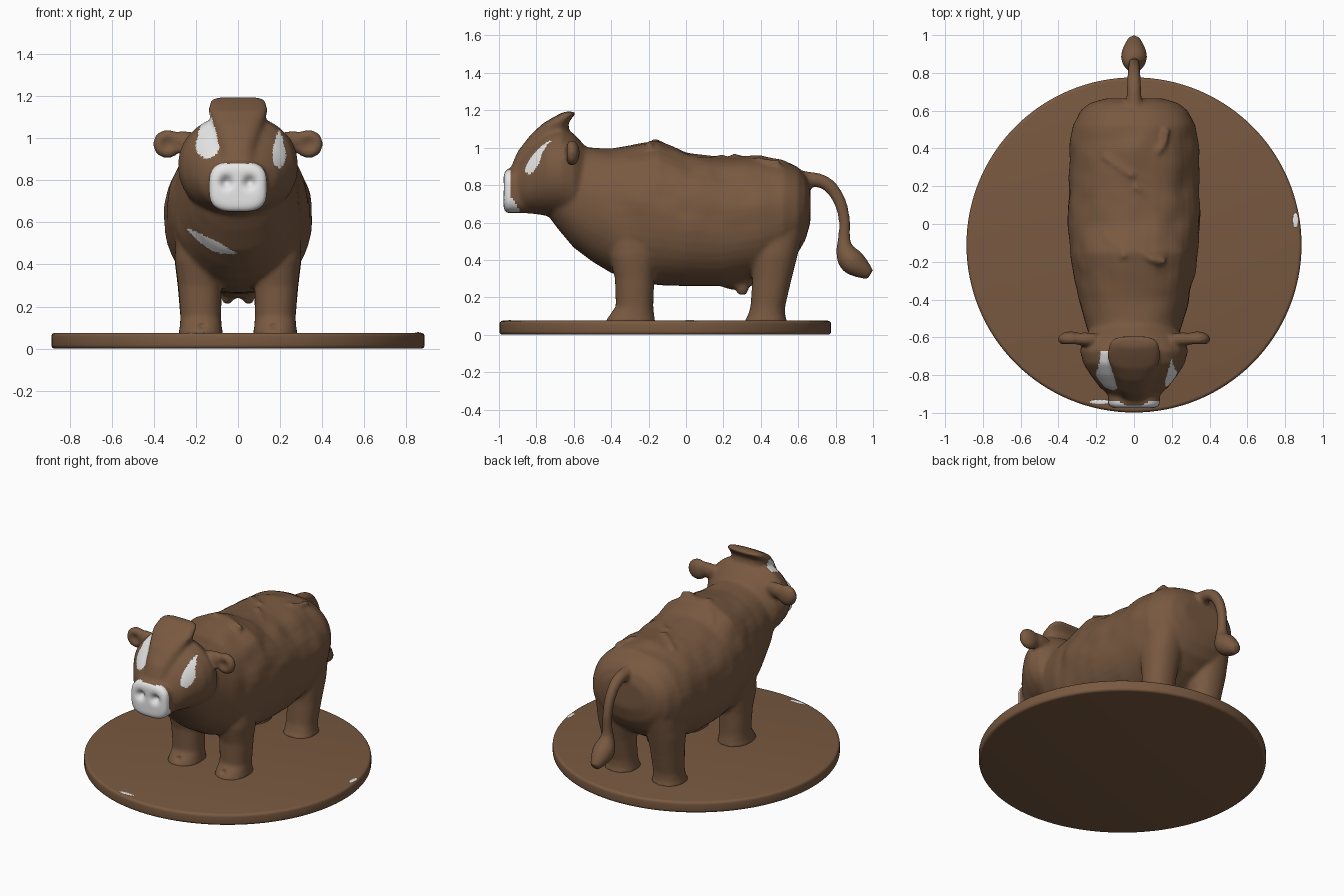
import bpy, bmesh, math
from mathutils import Vector, noise

if "Cube" in bpy.data.objects:
    bpy.data.objects.remove(bpy.data.objects["Cube"])


def material(name, color):
    m = bpy.data.materials.new(name)
    m.use_nodes = True
    m.diffuse_color = (*color, 1)
    m.node_tree.nodes["Principled BSDF"].inputs["Base Color"].default_value = (*color, 1)
    return m


BROWN = material("brown", (0.19, 0.10, 0.052))
WHITE = material("white", (0.8, 0.8, 0.8))


def add_object(name, bm, mat):
    bmesh.ops.recalc_face_normals(bm, faces=bm.faces)
    me = bpy.data.meshes.new(name)
    bm.to_mesh(me)
    bm.free()
    ob = bpy.data.objects.new(name, me)
    bpy.context.collection.objects.link(ob)
    me.materials.append(mat)
    return ob


def activate(ob):
    bpy.ops.object.select_all(action='DESELECT')
    ob.select_set(True)
    bpy.context.view_layer.objects.active = ob


def apply_all(ob):
    activate(ob)
    for m in list(ob.modifiers):
        bpy.ops.object.modifier_apply(modifier=m.name)


def loft(bm, sections, place, p=2.2, n=40):
    """Skin superellipse rings; place(section, u, v) gives a point, u and v run -1..1."""
    rings = []
    for s in sections:
        ring = []
        for i in range(n):
            a = math.tau * i / n
            c, q = math.cos(a), math.sin(a)
            u = math.copysign(abs(c) ** (2 / p), c)
            v = math.copysign(abs(q) ** (2 / p), q)
            ring.append(bm.verts.new(place(s, u, v)))
        rings.append(ring)
    for a, b in zip(rings, rings[1:]):
        for i in range(n):
            j = (i + 1) % n
            bm.faces.new((a[i], a[j], b[j], b[i]))
    bm.faces.new(rings[0])
    bm.faces.new(rings[-1])


def along_y(s, u, v):      # (y, top, bottom, half width)
    y, top, bottom, w = s
    return (u * w, y, (top + bottom) / 2 + v * (top - bottom) / 2)


def along_z(x):            # (z, front, back, half width, offset in x)
    return lambda s, u, v: (x * s[4] + u * s[3], (s[1] + s[2]) / 2 + v * (s[2] - s[1]) / 2, s[0])


def ball(bm, loc, size):
    made = bmesh.ops.create_uvsphere(bm, u_segments=24, v_segments=14, radius=1)
    for v in made["verts"]:
        v.co = Vector(loc) + Vector(v.co[k] * size[k] for k in range(3))


def tube(name, points):
    """Round tube through (x, y, z, radius) points."""
    cu = bpy.data.curves.new(name, 'CURVE')
    cu.dimensions = '3D'
    cu.bevel_depth = 1
    cu.bevel_resolution = 5
    cu.use_fill_caps = True
    sp = cu.splines.new('NURBS')
    sp.points.add(len(points) - 1)
    for pt, (x, y, z, r) in zip(sp.points, points):
        pt.co = (x, y, z, 1)
        pt.radius = r
    sp.order_u = 3
    sp.use_endpoint_u = True
    ob = bpy.data.objects.new(name, cu)
    bpy.context.collection.objects.link(ob)
    activate(ob)
    bpy.ops.object.convert(target='MESH')
    return bpy.context.view_layer.objects.active


# Torso and neck
bm = bmesh.new()
loft(bm, [(-0.74, 0.95, 0.64, 0.16), (-0.68, 0.99, 0.56, 0.2), (-0.6, 1.01, 0.465, 0.235),
          (-0.5, 1.0, 0.39, 0.265), (-0.4, 0.995, 0.33, 0.295), (-0.3, 1.01, 0.295, 0.315),
          (-0.15, 1.035, 0.265, 0.335), (0, 0.975, 0.26, 0.35), (0.2, 0.955, 0.26, 0.345),
          (0.4, 0.955, 0.3, 0.34), (0.52, 0.935, 0.37, 0.325), (0.6, 0.895, 0.44, 0.285),
          (0.64, 0.85, 0.51, 0.235), (0.665, 0.79, 0.6, 0.15)], along_y)

# Head and square muzzle
loft(bm, [(-0.92, 0.9, 0.66, 0.12), (-0.86, 0.98, 0.65, 0.185), (-0.8, 1.05, 0.645, 0.23),
          (-0.74, 1.1, 0.635, 0.268), (-0.67, 1.115, 0.625, 0.287), (-0.6, 1.075, 0.6, 0.265),
          (-0.53, 1.0, 0.58, 0.21)], along_y, 2.1)
loft(bm, [(-0.975, 0.86, 0.67, 0.112), (-0.96, 0.885, 0.65, 0.138), (-0.9, 0.89, 0.65, 0.138),
          (-0.8, 0.89, 0.65, 0.13)], along_y, 3.2)

# Forehead crest sweeping up to a back-curled edge
loft(bm, [(0.85, -0.955, -0.65, 0.1, 0), (0.98, -0.9, -0.62, 0.105, 0), (1.07, -0.83, -0.62, 0.125, 0),
          (1.13, -0.765, -0.63, 0.14, 0), (1.165, -0.705, -0.605, 0.137, 0),
          (1.183, -0.67, -0.588, 0.125, 0), (1.193, -0.65, -0.595, 0.095, 0)], along_z(0), 2.6)

for s in (-1, 1):
    # Ears
    ball(bm, (s * 0.335, -0.61, 0.972), (0.07, 0.042, 0.068))
    ball(bm, (s * 0.26, -0.61, 0.985), (0.1, 0.036, 0.05))
    # Front and hind legs
    loft(bm, [(0.06, -0.435, -0.16, 0.11, 0.177), (0.1, -0.415, -0.17, 0.1, 0.177),
              (0.15, -0.375, -0.175, 0.096, 0.177), (0.3, -0.38, -0.17, 0.102, 0.182),
              (0.42, -0.41, -0.15, 0.115, 0.185), (0.58, -0.41, -0.12, 0.11, 0.185),
              (0.75, -0.34, -0.16, 0.08, 0.18)], along_z(s))
    loft(bm, [(0.06, 0.305, 0.545, 0.11, 0.177), (0.1, 0.33, 0.53, 0.1, 0.177),
              (0.15, 0.345, 0.53, 0.097, 0.177), (0.3, 0.355, 0.565, 0.105, 0.182),
              (0.42, 0.35, 0.595, 0.12, 0.182), (0.58, 0.34, 0.635, 0.125, 0.175),
              (0.78, 0.38, 0.61, 0.1, 0.15)], along_z(s))
    # Teats
    ball(bm, (s * 0.05, 0.3, 0.25), (0.032, 0.036, 0.042))
ball(bm, (0, 0.27, 0.29), (0.1, 0.1, 0.05))
cow = add_object("cow", bm, BROWN)

# Tail with tuft
parts = [tube("tail", [(0, y, z, r) for y, z, r in (
    (0.5, 0.84, 0.05), (0.64, 0.835, 0.042), (0.75, 0.82, 0.037), (0.82, 0.73, 0.034),
    (0.85, 0.62, 0.031), (0.845, 0.52, 0.031), (0.845, 0.465, 0.045), (0.875, 0.4, 0.075),
    (0.935, 0.355, 0.06), (0.985, 0.32, 0.03))])]


# Hide folds along the back
def back_z(x, y):
    return 0.607 + 0.345 * (1 - abs(x / 0.345) ** 2.2) ** (1 / 2.2) + 0.4 * max(0, 0.02 - y)


for path in (((-0.16, -0.04), (-0.14, -0.1), (-0.06, -0.12), (-0.05, -0.18)),
             ((0.0, 0.2), (0.07, 0.16), (0.12, 0.08)),
             ((0.04, -0.14), (0.08, -0.2), (0.17, -0.2)),
             ((-0.16, 0.36), (-0.08, 0.3), (0.0, 0.25)),
             ((0.12, 0.38), (0.17, 0.42), (0.17, 0.5))):
    parts.append(tube("fold", [(x, y, back_z(x, y), 0.018) for x, y in path]))

# Fuse every part into one smooth skin
activate(cow)
for part in parts:
    part.select_set(True)
bpy.ops.object.join()
cow = bpy.context.view_layer.objects.active
remesh = cow.modifiers.new("fuse", 'REMESH')
remesh.mode = 'VOXEL'
remesh.voxel_size = 0.0115
soften = cow.modifiers.new("soften", 'SMOOTH')
soften.factor = 0.5
soften.iterations = 7
apply_all(cow)
cow.data.materials.clear()
cow.data.materials.append(BROWN)
cow.data.materials.append(WHITE)

# Nostrils, ear hollows, toe marks and gentle hide unevenness
dents = []
for s in (-1, 1):
    dents += [(Vector((s * 0.055, -0.97, 0.79)), 0.026, 0.035),
              (Vector((s * 0.335, -0.65, 0.972)), 0.035, 0.025),
              (Vector((s * 0.17, -0.41, 0.11)), 0.015, 0.02)]
bm = bmesh.new()
bm.from_mesh(cow.data)
for v in bm.verts:
    if v.co.y < -0.3:
        for loc, r, depth in dents:
            d = (v.co - loc).length
            if d < 3 * r:
                v.co.y += depth * math.exp(-(d / r) ** 2)
    if -0.5 < v.co.y < 0.62 and v.co.z > 0.45:
        fade = min(1, (v.co.z - 0.45) * 4, (v.co.y + 0.5) * 6, (0.62 - v.co.y) * 6)
        v.co += v.normal * 0.012 * fade * noise.noise(v.co * 8)


# White markings
def teardrop(x, z, cx, cz, r, drop, top):
    if z < cz:
        return ((x - cx) / r) ** 2 + ((z - cz) / drop) ** 2 < 1
    return z < top and abs(x - cx) < r * (1 - (z - cz) / (top - cz)) ** 0.7


def is_white(c, n):
    if c.y < -0.88 and c.z < 0.88 and abs(c.x) < 0.145:
        return c.z > 0.655 and c.y < -0.935 + 0.6 * max(0, 0.74 - c.z)
    if c.y < -0.6 and c.z > 0.8 and n.y < 0.1:
        return (teardrop(c.x, c.z, -0.146, 0.965, 0.056, 0.06, 1.14)
                or teardrop(c.x, c.z, 0.195, 0.92, 0.033, 0.06, 1.04))
    t = (c.x + 0.25) / 0.25
    if 0 < t < 1 and c.y < -0.36 and n.y < 0:
        sag = math.sin(math.pi * t)
        return abs(c.z - (0.575 - 0.123 * t - 0.02 * sag)) < 0.027 * sag
    return False


bm.normal_update()
for f in bm.faces:
    f.material_index = int(is_white(f.calc_center_median(), f.normal))
    f.smooth = True
bm.to_mesh(cow.data)
bm.free()

# Round base
bm = bmesh.new()
bmesh.ops.create_cone(bm, cap_ends=True, segments=128, radius1=0.887, radius2=0.887, depth=0.075)
bmesh.ops.translate(bm, verts=bm.verts, vec=(0, -0.111, 0.0375))
base = add_object("base", bm, BROWN)
bevel = base.modifiers.new("rim", 'BEVEL')
bevel.width = 0.018
bevel.segments = 4
apply_all(base)
bpy.ops.object.shade_smooth_by_angle(angle=math.radians(40))

# Paint flecks on the base
for loc, size in (((-0.18, -0.942, 0.075), (0.055, 0.012, 0.003)),
                  ((0.855, 0.02, 0.075), (0.014, 0.038, 0.003))):
    bm = bmesh.new()
    ball(bm, loc, size)
    add_object("base_fleck", bm, WHITE)
